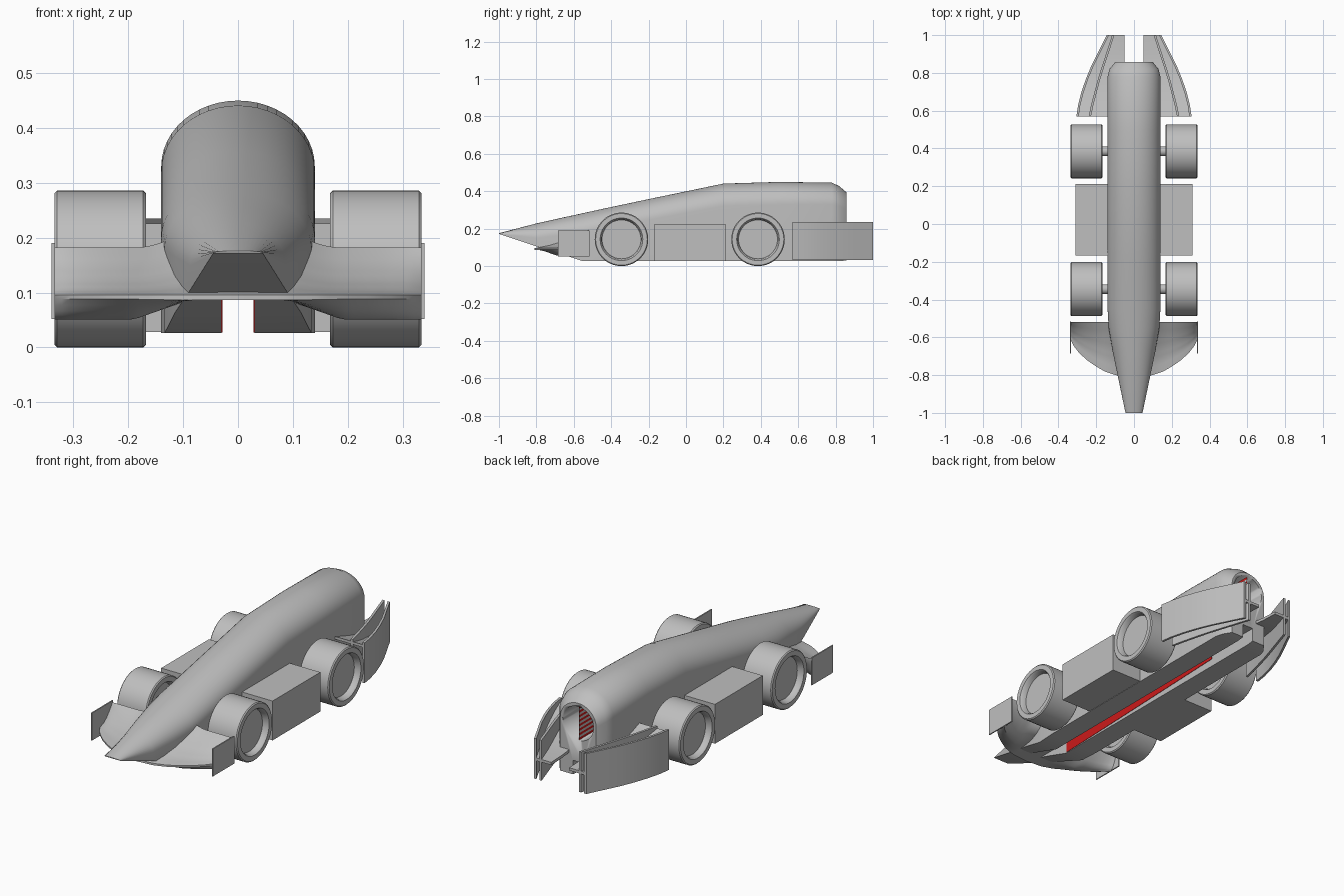
import bpy, bmesh, math
from mathutils import Matrix

cube = bpy.data.objects.get("Cube")
if cube:
    bpy.data.objects.remove(cube, do_unlink=True)


def material(name, rgb):
    m = bpy.data.materials.new(name)
    m.use_nodes = True
    m.diffuse_color = (*rgb, 1)
    m.node_tree.nodes["Principled BSDF"].inputs["Base Color"].default_value = (*rgb, 1)
    return m


grey = material("plain grey", (0.52, 0.52, 0.52))
red = material("red", (0.6, 0.01, 0.01))


def finish(name, bm, smooth=True, mat=grey):
    bmesh.ops.recalc_face_normals(bm, faces=bm.faces)
    mesh = bpy.data.meshes.new(name)
    bm.to_mesh(mesh)
    bm.free()
    mesh.materials.append(mat)
    ob = bpy.data.objects.new(name, mesh)
    bpy.context.collection.objects.link(ob)
    bpy.ops.object.select_all(action='DESELECT')
    ob.select_set(True)
    bpy.context.view_layer.objects.active = ob
    if smooth:
        bpy.ops.object.shade_smooth_by_angle(angle=math.radians(32))
    return ob


def box(name, x0, x1, y0, y1, z0, z1, mat=grey):
    bm = bmesh.new()
    size = Matrix.Diagonal((x1 - x0, y1 - y0, z1 - z0, 1))
    place = Matrix.Translation(((x0 + x1) / 2, (y0 + y1) / 2, (z0 + z1) / 2))
    bmesh.ops.create_cube(bm, size=1, matrix=place @ size)
    return finish(name, bm, False, mat)


def cylinder(name, radius, length, centre, axis):
    bm = bmesh.new()
    bmesh.ops.create_cone(bm, cap_ends=True, segments=48, radius1=radius, radius2=radius,
                          depth=length,
                          matrix=Matrix.Translation(centre) @ Matrix.Rotation(math.pi / 2, 4, axis))
    return finish(name, bm)


def loft(name, rings, mat=grey):
    bm = bmesh.new()
    loops = [[bm.verts.new(p) for p in ring] for ring in rings]
    n = len(loops[0])
    for a, b in zip(loops, loops[1:]):
        for i in range(n):
            j = (i + 1) % n
            bm.faces.new((a[i], a[j], b[j], b[i]))
    bm.faces.new(loops[0])
    bm.faces.new(loops[-1])
    return finish(name, bm, mat=mat)


def cut(ob, cutter):
    mod = ob.modifiers.new("cut", 'BOOLEAN')
    mod.operation = 'DIFFERENCE'
    mod.solver = 'EXACT'
    mod.object = cutter
    bpy.context.view_layer.objects.active = ob
    bpy.ops.object.modifier_apply(modifier=mod.name)
    bpy.data.objects.remove(cutter, do_unlink=True)


# Body: arched sections, each given as y, half width, bottom, shoulder, top
stations = [(-1, .045, .172, .173, .176), (-.8, .087, .105, .15, .228),
            (-.67, .114, .065, .165, .257), (-.55, .134, .026, .18, .283),
            (-.45, .14, .026, .2, .305), (-.2, .14, .026, .245, .358),
            (.2, .14, .026, .32, .441), (.5, .14, .026, .33, .45),
            (.78, .14, .026, .33, .446), (.82, .13, .026, .32, .427),
            (.857, .1, .03, .3, .395)]


def section(y, w, bottom, shoulder, top, steps=24):
    arch = [(w * math.cos(math.pi * i / steps), y,
             shoulder + (top - shoulder) * math.sin(math.pi * i / steps))
            for i in range(steps + 1)]
    return [(w, y, bottom)] + arch + [(-w, y, bottom)]


SLOT, BORE_R, BORE_Z, BORE_END = .03, .085, .293, .55
body = loft("body", [section(*s) for s in stations])
cut(body, box("slot_cutter", -SLOT, SLOT, -1.1, 1.1, -.1, .1))
cut(body, cylinder("bore_cutter", BORE_R, .5, (0, BORE_END + .25, BORE_Z), 'X'))

# Upright sheet dividing the bore, striped in red and grey
STRIPES = 15
step = 2 * BORE_R / STRIPES
for i in range(STRIPES):
    z = BORE_Z - BORE_R + i * step
    box(f"bore_stripe_{i + 1}", -.001, .001, BORE_END, .85, z, z + step,
        grey if i % 2 else red)


# Front wing: scooped sections swept across the width
def interp(points, v):
    for (a, p), (b, q) in zip(points, points[1:]):
        if v <= b:
            return p + (q - p) * (v - a) / (b - a)
    return points[-1][1]


leading = [(0, -.81), (.09, -.802), (.15, -.783), (.2, -.755), (.25, -.72),
           (.29, -.683), (.32, -.645), (.335, -.615)]
upper = [(0, .096), (.25, .104), (.5, .122), (.75, .149), (1, .182)]
lower = [(0, .088), (.2, .062), (.4, .05), (.6, .06), (.8, .1), (1, .172)]


def wing_section(x):
    a = abs(x)
    y0, y1 = interp(leading, a), -.52
    dip = min(1, max(0, (a - .09) / .1))
    lift = .03 * max(0, 1 - max(0, a - .1) / .09) ** 2
    ts = [i / 12 for i in range(13)]
    top = [(x, y0 + (y1 - y0) * t, interp(upper, t) + lift * t) for t in ts]
    low = [(x, y0 + (y1 - y0) * t, .086 + dip * (interp(lower, t) - .086)) for t in ts]
    return top + low[::-1]


loft("front_wing", [wing_section(.335 * i / 24) for i in range(-24, 25)])


# Wheel: one closed profile turned about the axle, recessed on both faces
def wheel(name, x, y):
    half, r, hub, depth = .0835, .143, .108, .03
    profile = [(0, half - depth), (hub - .004, half - depth), (hub, half - .008),
               (hub + .006, half), (r - .005, half), (r, half - .005)]
    profile += [(rad, -w) for rad, w in reversed(profile)]
    bm = bmesh.new()
    verts = [bm.verts.new((x + w, y, r + rad)) for rad, w in profile]
    edges = [bm.edges.new(pair) for pair in zip(verts, verts[1:])]
    bmesh.ops.spin(bm, geom=verts + edges, cent=(x, y, r), axis=(1, 0, 0),
                   angle=math.tau, steps=56, use_merge=True)
    bmesh.ops.remove_doubles(bm, verts=bm.verts, dist=1e-5)
    finish(name, bm)


# Rear blades and the curved ramp that carries them
outer = [(.305, .57), (.296, .63), (.278, .7), (.254, .77), (.225, .84),
         (.19, .91), (.145, 1)]
inner = [(.24, .57), (.227, .63), (.209, .7), (.19, .77), (.168, .84),
         (.145, .91), (.116, 1)]


def blade(name, path, side, thick=.012):
    outline = path + [(x - thick, y) for x, y in reversed(path)]
    loft(name, [[(side * x, y, z) for x, y in outline] for z in (.032, .235)])


def ramp(name, side, thick=.014):
    rings = []
    for x, y in outer:
        z = .125 + .085 * ((1 - y) / .43) ** 2
        a, b = side * .05, side * (x - .003)
        rings.append([(a, y, z), (b, y, z), (b, y, z + thick), (a, y, z + thick)])
    loft(name, rings)


for side, label in ((1, "left"), (-1, "right")):
    x0, x1 = sorted((side * .13, side * .31))
    box(label + "_side_pod", x0, x1, -.168, .212, .028, .226)
    x0, x1 = sorted((side * .334, side * .34))
    box(label + "_wing_end_plate", x0, x1, -.685, -.515, .052, .19)
    for y, end in ((-.345, "front"), (.385, "rear")):
        wheel(f"{label}_{end}_wheel", side * .2515, y)
        cylinder(f"{label}_{end}_axle", .026, .1, (side * .17, y, .143), 'Y')
    blade(label + "_outer_blade", outer, side)
    blade(label + "_inner_blade", inner, side)
    ramp(label + "_rear_ramp", side)
    # Red lining on the slot wall, narrowing to the rear
    lining = [(-.54, .027), (.55, .065), (.55, .099), (-.54, .099)]
    loft(label + "_slot_lining",
         [[(side * x, y, z) for y, z in lining] for x in (SLOT - .002, SLOT + .001)], red)
